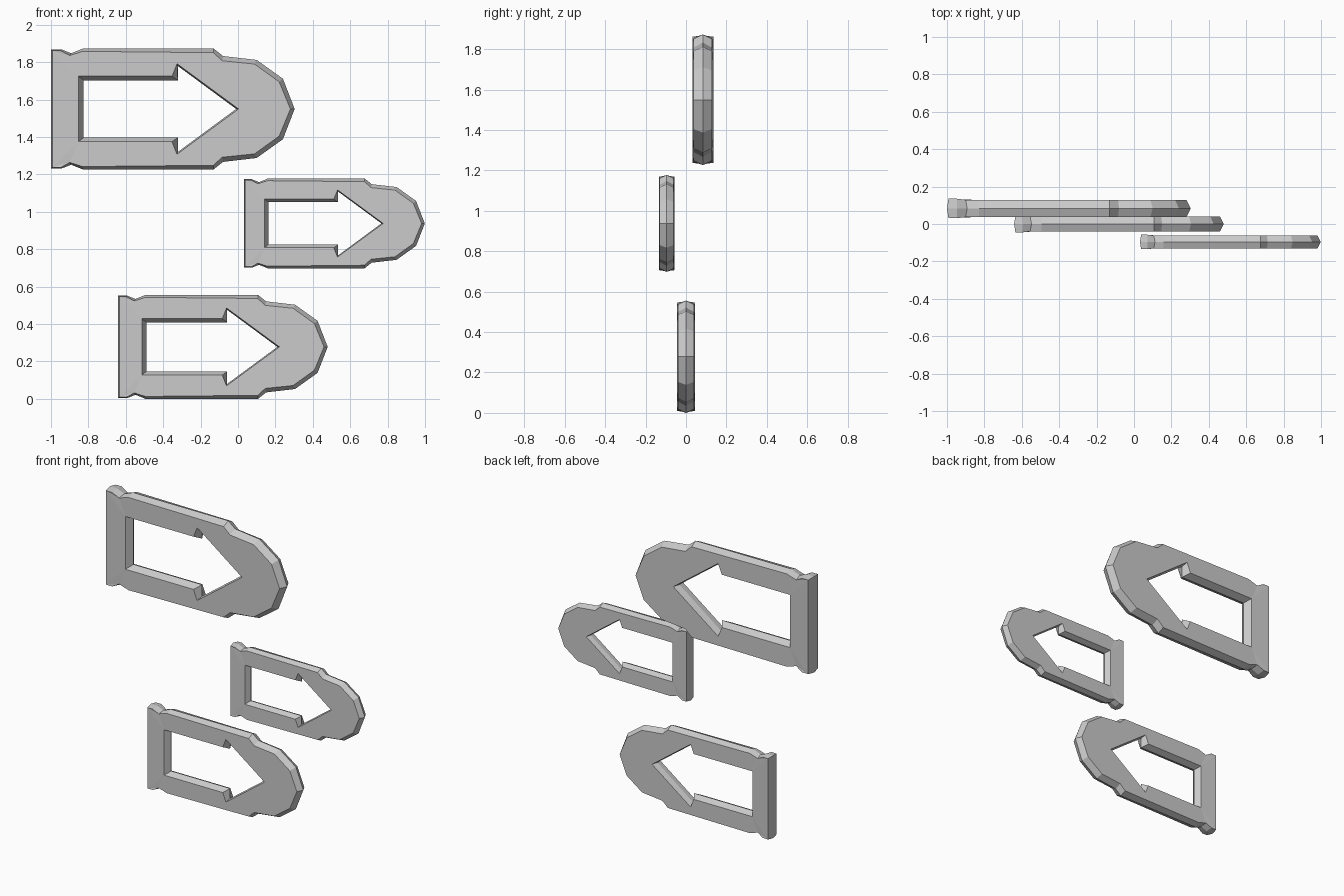
import bpy
import bmesh

if "Cube" in bpy.data.objects:
    bpy.data.objects.remove(bpy.data.objects["Cube"])

# Upper half profiles (x from the flat end, z from the centre line)
RIM_MID = [(0, .319), (.055, .319), (.108, .298), (.17, .323), (.87, .323),
           (.92, .283), (1.10, .262), (1.24, .162), (1.303, 0)]
RIM_FACE = [(.008, .312), (.053, .312), (.10, .286), (.17, .308), (.868, .301),
            (.915, .258), (1.088, .24), (1.22, .145), (1.28, 0)]
HOLE_MID = [(.175, .153), (.678, .153), (.678, .23), (.99, 0)]
HOLE_FACE = [(.147, .175), (.647, .175), (.674, .242), (1.003, 0)]


def closed(half):
    """Mirror an upper half profile about its centre line."""
    return half + [(x, -z) for x, z in reversed(half[:-1])]


def ring(bm, half, side):
    # The flat end is slightly thicker than the rest
    return [bm.verts.new((x, side * (.052 if x < .07 else .046), z))
            for x, z in closed(half)]


def bridge(bm, a, b):
    n = len(a)
    for i in range(n):
        j = (i + 1) % n
        bm.faces.new((a[i], a[j], b[j], b[i]))


def arrow_plate(name, location, scale):
    bm = bmesh.new()
    caps = {-1: [], 1: []}
    # Ridged outer rim and ridged arrow opening
    for mid, face in ((RIM_MID, RIM_FACE), (HOLE_MID, HOLE_FACE)):
        rings = {s: ring(bm, mid if s == 0 else face, s) for s in (-1, 0, 1)}
        for s in (-1, 1):
            bridge(bm, rings[0], rings[s])
            caps[s].append(rings[s])
    # Front and back faces around the opening
    for s, loops in caps.items():
        edges = [bm.edges.get((l[i - 1], l[i])) for l in loops for i in range(len(l))]
        bmesh.ops.triangle_fill(bm, edges=edges, use_beauty=True, normal=(0, s, 0))
    bmesh.ops.recalc_face_normals(bm, faces=bm.faces)
    mesh = bpy.data.meshes.new(name)
    bm.to_mesh(mesh)
    bm.free()
    obj = bpy.data.objects.new(name, mesh)
    obj.location = location
    obj.scale = (scale,) * 3
    bpy.context.collection.objects.link(obj)


# Three floating plates of different sizes
arrow_plate("large_arrow_plate", (-1, .083, 1.55), 1)
arrow_plate("medium_arrow_plate", (-.641, 0, .278), .86)
arrow_plate("small_arrow_plate", (.032, -.096, .938), .742)
